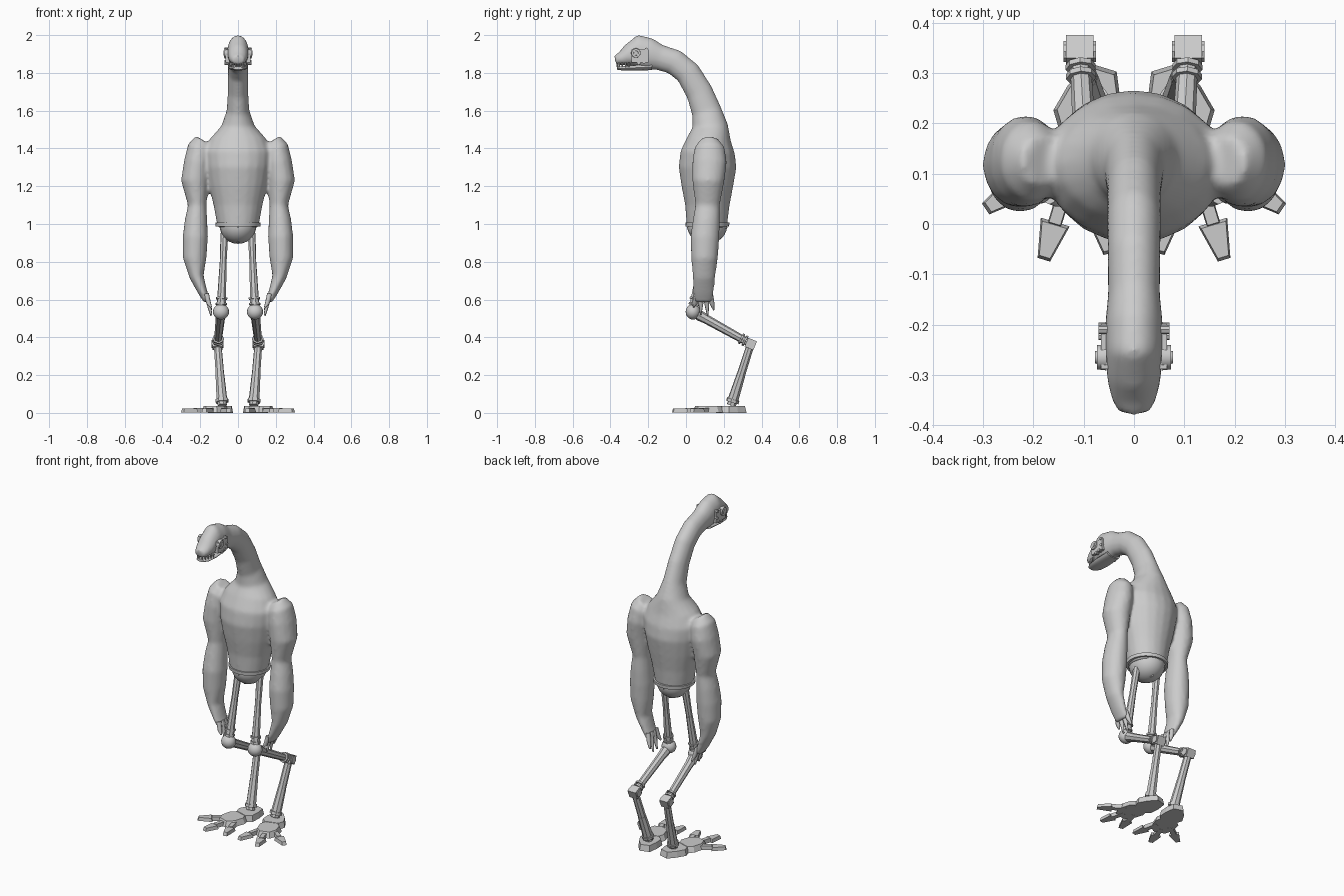
import bpy, bmesh
from math import cos, sin, pi, radians
from mathutils import Vector, Matrix

if "Cube" in bpy.data.objects:
    bpy.data.objects.remove(bpy.data.objects["Cube"])


def finish(bm, name, mirror=False, angle=35):
    bmesh.ops.recalc_face_normals(bm, faces=bm.faces)
    me = bpy.data.meshes.new(name)
    bm.to_mesh(me)
    bm.free()
    ob = bpy.data.objects.new(name, me)
    bpy.context.collection.objects.link(ob)
    if angle:
        bpy.ops.object.select_all(action='DESELECT')
        ob.select_set(True)
        bpy.context.view_layer.objects.active = ob
        bpy.ops.object.shade_smooth_by_angle(angle=radians(angle))
    if mirror:
        m = ob.modifiers.new("mirror", 'MIRROR')
        m.use_mirror_merge = False
    return ob


def loft(bm, secs, n=16, sx=1):
    """Skin ellipses (x, y, z, side radius, depth radius) along a path."""
    pts = [Vector((s[0] * sx, s[1], s[2])) for s in secs]
    rings = []
    for i, s in enumerate(secs):
        t = (pts[min(i + 1, len(pts) - 1)] - pts[max(i - 1, 0)]).normalized()
        ax = (Vector((1, 0, 0)) - t * t.x).normalized()
        ay = t.cross(ax)
        rings.append([bm.verts.new(pts[i] + ax * s[3] * cos(2 * pi * k / n) + ay * s[4] * sin(2 * pi * k / n))
                      for k in range(n)])
    for a, b in zip(rings, rings[1:]):
        for k in range(n):
            bm.faces.new((a[k], a[(k + 1) % n], b[(k + 1) % n], b[k]))
    bm.faces.new(rings[0])
    bm.faces.new(rings[-1])


def tube(bm, a, b, r1, r2, n=8):
    a, b = Vector(a), Vector(b)
    mat = Matrix.Translation((a + b) / 2) @ (b - a).to_track_quat('Z', 'Y').to_matrix().to_4x4()
    bmesh.ops.create_cone(bm, cap_ends=True, segments=n, radius1=r1, radius2=r2,
                          depth=(b - a).length, matrix=mat)


def ball(bm, c, r, seg=16):
    bmesh.ops.create_uvsphere(bm, u_segments=seg, v_segments=seg // 2 + 2, radius=1,
                              matrix=Matrix.Translation(c) @ Matrix.Diagonal((*r, 1)))


def box(bm, c, size, rx=0):
    bmesh.ops.create_cube(bm, size=1, matrix=Matrix.Translation(c) @ Matrix.Rotation(rx, 4, 'X')
                          @ Matrix.Diagonal((*size, 1)))


def slab(bm, outline, z0, z1, inset=0.9):
    """Flat plate from a plan outline, top slightly narrower."""
    c = sum((Vector(p) for p in outline), Vector((0, 0))) / len(outline)
    lo = [bm.verts.new((p[0], p[1], z0)) for p in outline]
    hi = [bm.verts.new((*(c + (Vector(p) - c) * inset), z1)) for p in outline]
    n = len(lo)
    bm.faces.new(lo)
    bm.faces.new(hi)
    for k in range(n):
        bm.faces.new((lo[k], lo[(k + 1) % n], hi[(k + 1) % n], hi[k]))


# Body: torso, neck, head and arms blended into one skin
body = [(.11, .98, .108, .106), (.113, 1.1, .130, .118), (.113, 1.2, .155, .137), (.114, 1.3, .173, .153),
        (.115, 1.38, .18, .144), (.122, 1.45, .15, .116), (.128, 1.52, .088, .094), (.108, 1.6, .06, .079),
        (.07, 1.7, .054, .072), (.01, 1.8, .054, .068), (-.06, 1.857, .053, .068), (-.14, 1.882, .052, .068),
        (-.2, 1.9, .058, .086), (-.25, 1.915, .057, .088), (-.3, 1.893, .055, .06),
        (-.345, 1.874, .047, .036), (-.375, 1.866, .032, .025)]
arm = [(.18, .125, 1.44, .05, .05), (.203, .125, 1.405, .064, .08), (.215, .125, 1.33, .071, .092),
       (.228, .118, 1.23, .074, .086), (.216, .114, 1.1, .049, .065), (.222, .108, 1.02, .06, .072),
       (.226, .10, .93, .067, .077), (.229, .098, .82, .063, .071), (.219, .095, .72, .038, .06),
       (.187, .093, .64, .025, .056), (.163, .092, .59, .018, .05)]
bm = bmesh.new()
loft(bm, [(0, *s) for s in body], 20)
for s in (1, -1):
    loft(bm, arm, 16, s)
ball(bm, (0, .12, 1.375), (.235, .095, .085))
skin = finish(bm, "body", angle=0)
rm = skin.modifiers.new("blend", 'REMESH')
rm.mode = 'VOXEL'
rm.voxel_size = .01
rm.use_smooth_shade = True
sm = skin.modifiers.new("soften", 'SMOOTH')
sm.factor = .5
sm.iterations = 8

# Fingers
bm = bmesh.new()
for y0, y1, zt in ((.054, .04, .56), (.08, .078, .52), (.105, .115, .515), (.128, .147, .545)):
    loft(bm, [(.168, y0, .63, .014, .015), (.155, (y0 + y1) / 2, .58, .012, .013),
              (.142, y1, zt, .005, .004)], 8)
finish(bm, "fingers", True, 60)

# Lower jaw and teeth
bm = bmesh.new()
loft(bm, [(0, -.18, 1.832, .045, .018), (0, -.27, 1.827, .05, .015), (0, -.335, 1.824, .043, .012),
          (0, -.365, 1.825, .026, .008)], 14)
finish(bm, "lower_jaw", False, 60)
bm = bmesh.new()
for x, y in ((.012, -.364), (.026, -.354), (.035, -.338), (.04, -.32), (.044, -.302)):
    tube(bm, (x, y, 1.855), (x, y, 1.832), .006, .003, 6)
finish(bm, "teeth", True)

# Mechanical eye fittings on the sides of the head
bm = bmesh.new()
box(bm, (.056, -.243, 1.89), (.02, .09, .07))
tube(bm, (.055, -.265, 1.905), (.074, -.265, 1.905), .026, .024, 12)
tube(bm, (.07, -.265, 1.905), (.078, -.265, 1.905), .014, .012, 12)
for y, z in ((-.21, 1.925), (-.205, 1.885), (-.25, 1.852), (-.222, 1.858)):
    tube(bm, (.05, y, z), (.071, y, z), .009, .009, 8)
finish(bm, "eye_fitting", True)

# Pelvis bowl and waist ring
bm = bmesh.new()
ball(bm, (0, .112, .99), (.097, .106, .095), 20)
finish(bm, "pelvis")
bm = bmesh.new()
loft(bm, [(0, .113, .988, .118, .115), (0, .113, 1.008, .12, .117)], 24)
finish(bm, "waist_ring")
bm = bmesh.new()
loft(bm, [(0, .112, .90, .012, .104 * .45), (0, .112, .94, .012, .104 * .85),
          (0, .112, .985, .012, .109)], 12)
finish(bm, "pelvis_seam")

# Thigh rods with collars, and knee balls
hip, knee, ankle, sole = (Vector(p) for p in ((.072, .11, .95), (.09, .037, .535),
                                               (.108, .343, .365), (.083, .24, .04)))
bm = bmesh.new()
tube(bm, hip, hip.lerp(knee, .45), .021, .018)
tube(bm, hip.lerp(knee, .4), knee, .019, .026)
for t in (.83, .9):
    tube(bm, hip.lerp(knee, t - .012), hip.lerp(knee, t + .012), .031, .031)
finish(bm, "thigh", True)
bm = bmesh.new()
ball(bm, knee, (.043, .039, .041))
finish(bm, "knee_ball", True)

# Rear-slanting links and hocks
bm = bmesh.new()
tube(bm, knee, ankle, .026, .02)
tube(bm, knee.lerp(ankle, .1), knee.lerp(ankle, .25), .029, .024)
for t in (.84, .9):
    tube(bm, knee.lerp(ankle, t - .015), knee.lerp(ankle, t + .015), .03, .03)
finish(bm, "middle_link", True)
bm = bmesh.new()
box(bm, ankle, (.054, .05, .05), -.4)
tube(bm, ankle - Vector((.032, 0, 0)), ankle + Vector((.032, 0, 0)), .022, .022, 10)
finish(bm, "hock", True)

# Shins
bm = bmesh.new()
tube(bm, ankle, sole, .021, .025)
tube(bm, ankle.lerp(sole, .5), ankle.lerp(sole, .9), .024, .029)
tube(bm, ankle.lerp(sole, .9), ankle.lerp(sole, .95), .035, .035)
finish(bm, "shin", True)

# Feet: splayed plates with three jointed toe claws
F, S = Vector((.29, -.957)), Vector((.957, .29))


def plan(u, v):
    return Vector((.085, .24)) + F * u + S * v


def sym(half):
    return [plan(u, v) for u, v in half] + [plan(u, -v) for u, v in reversed(half)]


bm = bmesh.new()
slab(bm, sym([(-.075, .03), (-.02, .055), (.035, .068), (.07, .045)]), 0, .036)
slab(bm, sym([(.055, .045), (.09, .068), (.16, .066), (.205, .035)]), .003, .036, .82)
finish(bm, "foot", True, 0)
bm = bmesh.new()
for (u0, v0), (u1, v1) in (((.19, 0), (.325, 0)), ((.15, .05), (.262, .14)), ((.15, -.05), (.275, -.122))):
    a, b = Vector((u0, v0)), Vector((u1, v1))
    d = (b - a).normalized()
    p = Vector((-d.y, d.x))
    m = a.lerp(b, .42)
    for q, w0, e, w1, h in ((a - d * .02, .014, m + d * .01, .014, .02), (m, .03, b, .013, .016)):
        slab(bm, [plan(*(q + p * w0)), plan(*(e + p * w1)), plan(*(e - p * w1)), plan(*(q - p * w0))],
             .002, h + .006, .85)
finish(bm, "toe_claws", True, 0)
